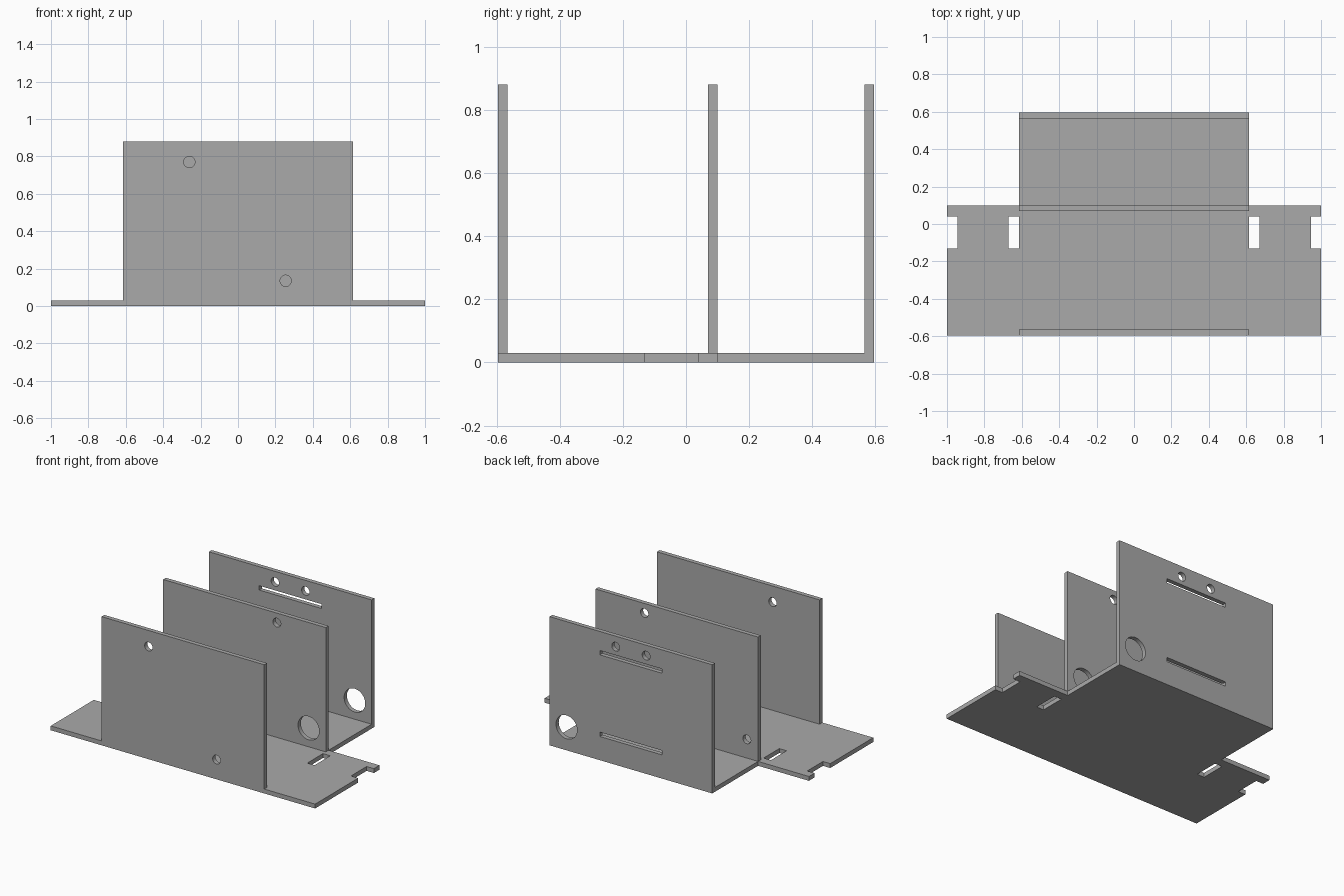
import bpy, bmesh
from math import cos, sin, pi, radians

cube = bpy.data.objects.get("Cube")
if cube:
    bpy.data.objects.remove(cube, do_unlink=True)

T = 0.03        # sheet thickness
W = 0.615       # half width of the upright panels
H = 0.88        # overall height
D = 0.595       # half depth

grey = bpy.data.materials.new("sheet_grey")
grey.use_nodes = True
colour = (0.4, 0.4, 0.4, 1)
grey.diffuse_color = colour
grey.node_tree.nodes["Principled BSDF"].inputs["Base Color"].default_value = colour


def rect(x0, x1, y0, y1):
    return [(x0, y0), (x1, y0), (x1, y1), (x0, y1)]


def circle(x, y, r, n=40):
    return [(x + r * cos(2 * pi * i / n), y + r * sin(2 * pi * i / n)) for i in range(n)]


def sheet(name, loops, location, upright=False):
    """Cut a flat sheet: the first loop is the outline, the rest are openings."""
    curve = bpy.data.curves.new(name, 'CURVE')
    curve.dimensions = '2D'
    curve.fill_mode = 'BOTH'
    curve.extrude = T / 2
    for loop in loops:
        spline = curve.splines.new('POLY')
        spline.points.add(len(loop) - 1)
        for point, (x, y) in zip(spline.points, loop):
            point.co = (x, y, 0, 1)
        spline.use_cyclic_u = True
    obj = bpy.data.objects.new(name, curve)
    bpy.context.collection.objects.link(obj)
    obj.location = location
    if upright:
        obj.rotation_euler.x = radians(90)
    bpy.ops.object.select_all(action='DESELECT')
    obj.select_set(True)
    bpy.context.view_layer.objects.active = obj
    bpy.ops.object.convert(target='MESH')
    obj = bpy.context.view_layer.objects.active
    # Weld caps to walls
    bm = bmesh.new()
    bm.from_mesh(obj.data)
    bmesh.ops.remove_doubles(bm, verts=bm.verts, dist=0.0001)
    bmesh.ops.recalc_face_normals(bm, faces=bm.faces)
    bm.to_mesh(obj.data)
    bm.free()
    obj.data.materials.clear()
    obj.data.materials.append(grey)
    bpy.ops.object.shade_smooth_by_angle(angle=radians(30))
    return obj


# Base plate: mirrored outline with side notches, plus a slot on each wing
s0, s1 = -0.13, 0.04
half = [(1, -D), (1, s0), (0.945, s0), (0.945, s1), (1, s1),
        (1, 0.1), (W, 0.1), (W, D - T)]
outline = half + [(-x, y) for x, y in reversed(half)]
sheet("base_plate",
      [outline, rect(W, 0.67, s0, s1), rect(-0.67, -W, s0, s1)],
      (0, 0, T / 2))

# Front panel with two small holes
sheet("front_panel",
      [rect(-W, W, T, H), circle(-0.26, 0.77, 0.03), circle(0.255, 0.135, 0.03)],
      (0, -D + T / 2, 0), True)

# Middle panel with two small holes and a cable hole
sheet("middle_panel",
      [rect(-W, W, T, H), circle(0.245, 0.815, 0.03), circle(-0.53, 0.158, 0.03),
       circle(0.485, 0.158, 0.08)],
      (0, 0.085, 0), True)

# Back panel with two small holes, a cable hole and two long slots
sheet("back_panel",
      [rect(-W, W, 0, H), circle(0.487, 0.159, 0.08)]
      + [circle(x, 0.808, 0.03) for x in (-0.115, 0.115)]
      + [rect(-0.235, 0.235, z - T / 2, z + T / 2) for z in (0.177, 0.735)],
      (0, D - T / 2, 0), True)
